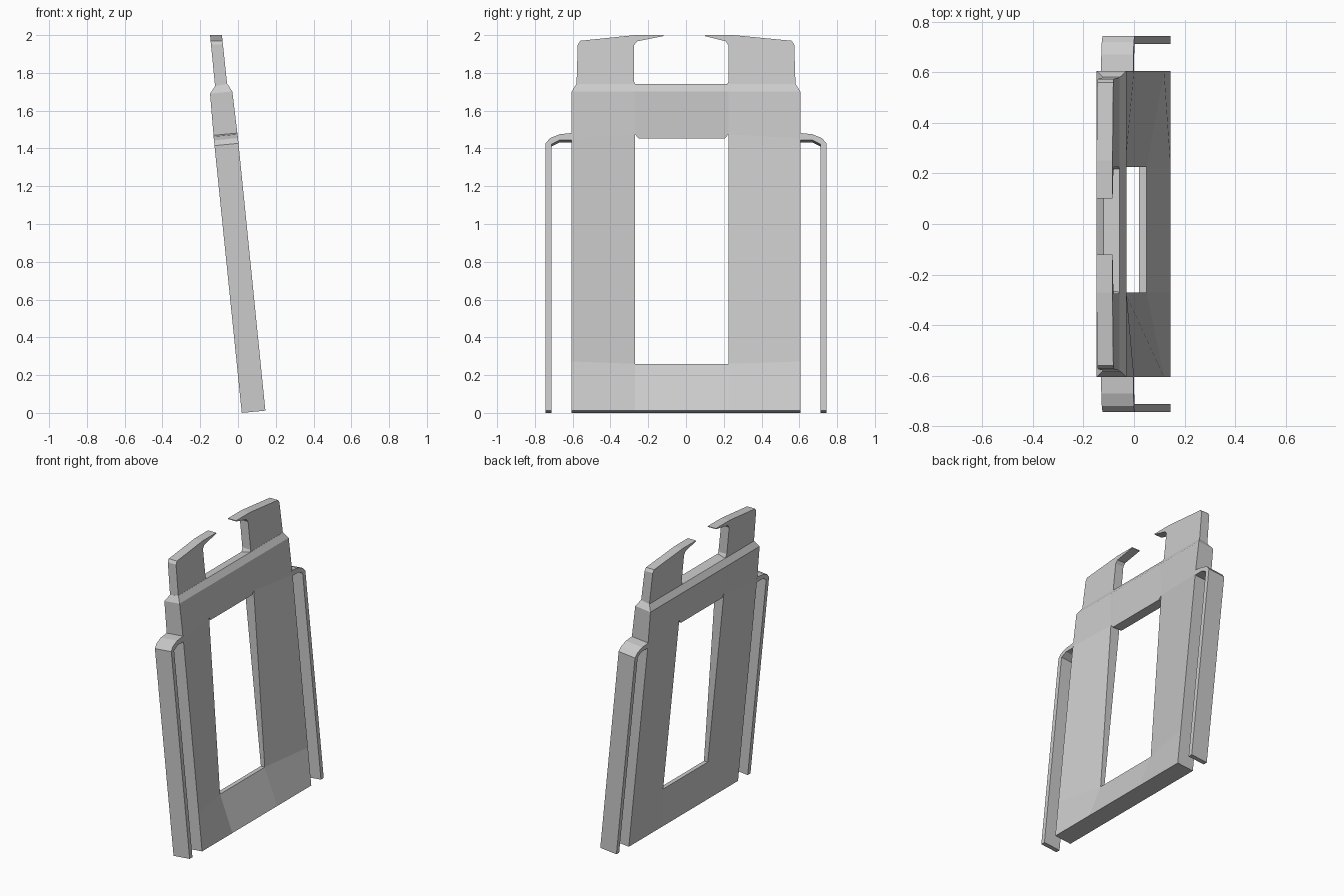
import bpy, bmesh

if "Cube" in bpy.data.objects:
    bpy.data.objects.remove(bpy.data.objects["Cube"])


def finish(bm, name):
    bmesh.ops.recalc_face_normals(bm, faces=bm.faces)
    me = bpy.data.meshes.new(name)
    bm.to_mesh(me)
    bm.free()
    ob = bpy.data.objects.new(name, me)
    bpy.context.collection.objects.link(ob)
    return ob


def lerp(z, z0, x0, z1, x1):
    return x0 + (x1 - x0) * (z - z0) / (z1 - z0)


def slab_x(z):
    """back and front x of the leaning plate and side arms"""
    return lerp(z, 0, .02, 1.44, -.127), lerp(z, 0, .145, 1.44, 0)


def neck_x(z):
    """back and front x of the thinner top section"""
    return lerp(z, 1.735, -.122, 2, -.148), lerp(z, 1.735, -.057, 2, -.085)


TILT = .012  # the front edge sits a little higher than the back edge


def prism(name, outline, depth, tilt=TILT):
    """extrude a (y, z) outline between the two leaning planes"""
    bm = bmesh.new()
    back, front = [], []
    for y, z in outline:
        b, f = depth(z)
        back.append(bm.verts.new((b, y, z)))
        front.append(bm.verts.new((f, y, z + tilt)))
    bm.faces.new(back)
    bm.faces.new(front)
    n = len(outline)
    for i in range(n):
        j = (i + 1) % n
        bm.faces.new((back[i], back[j], front[j], front[i]))
    return finish(bm, name)


# Frame plate: thick at the outer edge, dished toward the window
cols = [-.605, -.27, -.25, .205, .225, .605]
rows = [0, .26, 1.44, 1.69, 1.73]
bm = bmesh.new()
grid = {}
for r, z in enumerate(rows):
    for c, y in enumerate(cols):
        inner = 0 < c < 5
        zz = z
        if r == 2 and inner:
            zz = 1.475 if c in (1, 4) else 1.452
        b, f = slab_x(zz)
        if r == 1 and inner:
            b, f = .02, .05
        elif r == 2 and inner:
            b, f = -.105, -.035
        elif r == 3:
            b, f = -.148, -.03
        elif r == 4:
            b, f = neck_x(zz)
            y = max(-.58, min(.58, y))
        t = 0 if inner and r in (1, 2) else TILT
        grid[0, r, c] = bm.verts.new((b, y, zz))
        grid[1, r, c] = bm.verts.new((f, y, zz + t))
edge_count = {}
for r in range(4):
    for c in range(5):
        if r == 1 and 0 < c < 4:
            continue  # window opening
        loop = [(r, c), (r, c + 1), (r + 1, c + 1), (r + 1, c)]
        for s in (0, 1):
            bm.faces.new([grid[(s,) + p] for p in loop])
        for i in range(4):
            key = frozenset((loop[i], loop[(i + 1) % 4]))
            edge_count[key] = edge_count.get(key, 0) + 1
for key, n in edge_count.items():
    if n == 1:
        p, q = sorted(key)
        bm.faces.new((grid[(0,) + p], grid[(0,) + q], grid[(1,) + q], grid[(1,) + p]))
finish(bm, "frame_plate")

# Hooked tabs on top, either side of the off-centre notch
for name, s, o in (("left_hook", -1, .05), ("right_hook", 1, 0)):
    k = o * .4
    outline = [(.58, 1.725), (.573, 1.95), (.56, 1.97), (.25 + k, 2.0),
               (.10 + k, 2.0), (.10 + k, 1.995), (.21 + o, 1.967),
               (.225 + o, 1.945), (.225 + o, 1.755), (.21 + o, 1.725)]
    prism(name, [(s * y, z) for y, z in outline], neck_x, 0)

# Side arms: bend out from the plate and hang down to the floor
arm = [(.60, 1.47), (.67, 1.463), (.72, 1.443), (.743, 1.415), (.743, 0),
       (.712, 0), (.712, 1.41), (.67, 1.432), (.60, 1.432)]
for name, s in (("left_arm", -1), ("right_arm", 1)):
    prism(name, [(s * y, z) for y, z in arm], slab_x)
